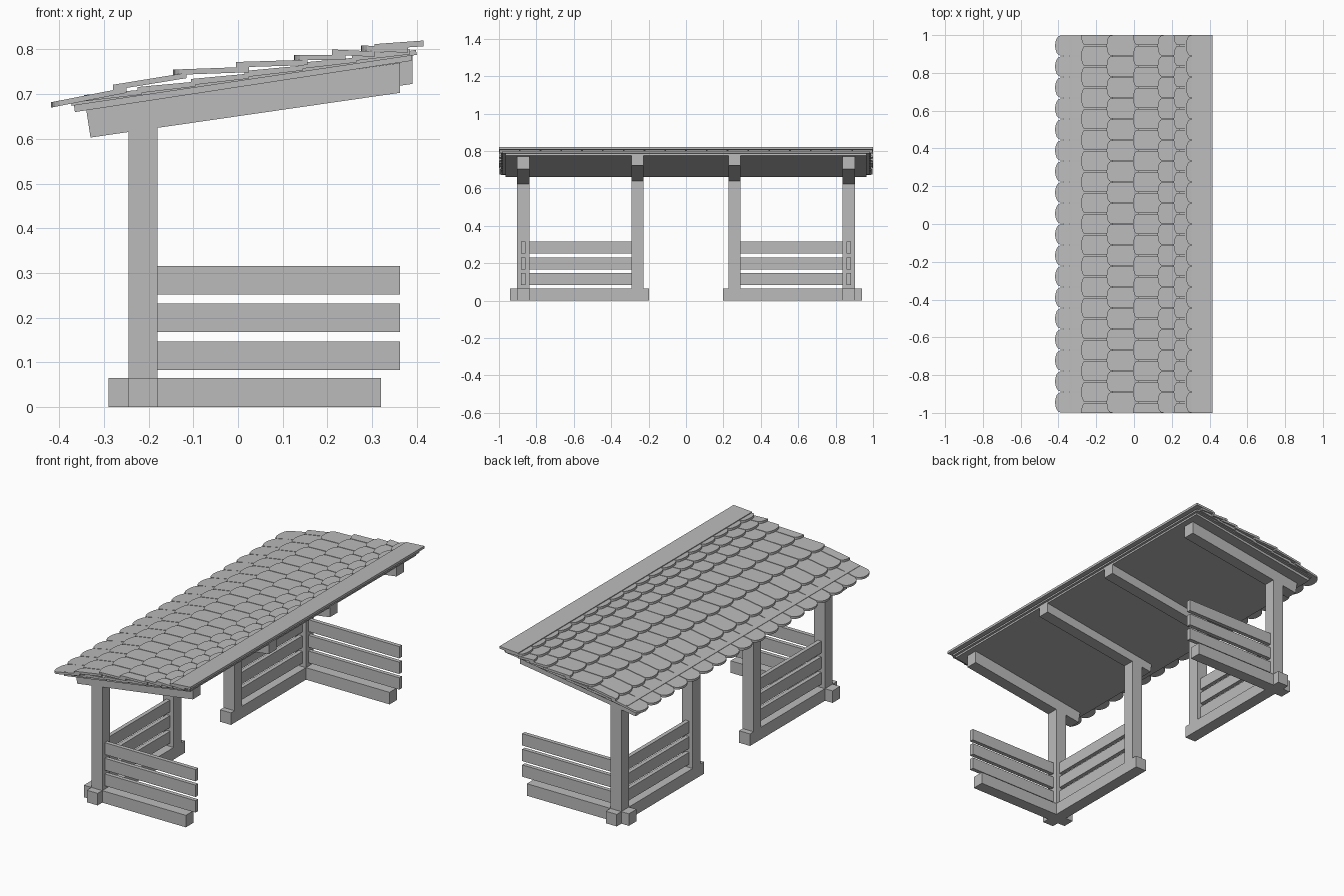
import bpy, bmesh
from math import sin, cos, pi

cube = bpy.data.objects.get("Cube")
if cube:
    bpy.data.objects.remove(cube, do_unlink=True)

grey = bpy.data.materials.new("plain_grey")
grey.use_nodes = True
grey.diffuse_color = (0.5, 0.5, 0.5, 1)
grey.node_tree.nodes["Principled BSDF"].inputs["Base Color"].default_value = (0.5, 0.5, 0.5, 1)


def finish(name, bm):
    bmesh.ops.recalc_face_normals(bm, faces=bm.faces)
    mesh = bpy.data.meshes.new(name)
    bm.to_mesh(mesh)
    bm.free()
    mesh.materials.append(grey)
    obj = bpy.data.objects.new(name, mesh)
    bpy.context.collection.objects.link(obj)
    return obj


def add_prism(bm, outline, offset):
    """Extrude a closed outline of 3D points by an offset."""
    face = bm.faces.new([bm.verts.new(p) for p in outline])
    ext = bmesh.ops.extrude_face_region(bm, geom=[face])
    moved = [v for v in ext["geom"] if isinstance(v, bmesh.types.BMVert)]
    bmesh.ops.translate(bm, vec=offset, verts=moved)


def bar(name, profile, y0, y1):
    """Side profile in x and z, spanning y0 to y1."""
    bm = bmesh.new()
    add_prism(bm, [(x, y0, z) for x, z in profile], (0, y1 - y0, 0))
    return finish(name, bm)


def box(name, x0, x1, y0, y1, z0, z1):
    return bar(name, [(x0, z0), (x1, z0), (x1, z1), (x0, z1)], y0, y1)


# Posts, ground beams, fence planks and rafters, for each end
POST_X0, POST_X1, W = -0.245, -0.18, 0.0325
OUTER, INNER, THIN = 0.87, 0.26, 0.011
rafter = [(-0.33, 0.603), (0.362, 0.703), (0.362, 0.77), (-0.34, 0.668)]

for side, label in ((1, "back"), (-1, "front")):
    def span(a, b):
        return sorted((side * a, side * b))

    for y, kind, dx, dz in ((OUTER, "outer", 0, 0), (INNER, "inner", 0.028, 0.02)):
        ys = span(y - W, y + W)
        box(f"{label}_{kind}_post", POST_X0, POST_X1, *ys, 0, 0.655)
        bar(f"{label}_{kind}_rafter", [(x + dx, z + dz) for x, z in rafter], *ys)

    box(f"{label}_long_ground_beam", POST_X0, POST_X1, *span(0.197, 0.942), 0, 0.065)
    box(f"{label}_cross_ground_beam", -0.29, 0.32, *span(OUTER - W, OUTER + W), 0, 0.065)

    mid = (POST_X0 + POST_X1) / 2
    for i in range(3):
        z0 = 0.083 + i * 0.0845
        z1 = z0 + 0.064
        box(f"{label}_side_plank_{i}", POST_X1, 0.363, *span(OUTER - THIN, OUTER + THIN), z0, z1)
        box(f"{label}_long_plank_{i}", mid - THIN, mid + THIN, *span(INNER + W, OUTER - W), z0, z1)

# Sloping roof deck in two layers
bar("roof_deck", [(-0.365, 0.66), (0.39, 0.775), (0.388, 0.79), (-0.367, 0.675)], -0.965, 0.965)
bar("roof_batten_layer", [(-0.372, 0.674), (0.4, 0.788), (0.398, 0.799), (-0.374, 0.685)], -0.98, 0.98)

# Stepped underlay below the tiles
for i in range(6):
    x0 = -0.345 + i * 0.12
    z0 = 0.684 + i * 0.018
    bar(f"underlay_course_{i}", [(x0, z0), (x0 + 0.13, z0 + 0.015),
        (x0 + 0.13, z0 + 0.026), (x0, z0 + 0.014)], -0.99, 0.99)

# Tile courses: lower edge x and underside z, each tile runs up beneath the next course
COUNT, THICK = 18, 0.012
PITCH = 2 / COUNT
courses = [(-0.418, 0.67), (-0.28, 0.709), (-0.145, 0.743), (-0.005, 0.76),
           (0.125, 0.776), (0.21, 0.788), (0.275, 0.797), (0.35, 0.806)]

for row, ((x0, z0), (x1, z1)) in enumerate(zip(courses, courses[1:])):
    bm = bmesh.new()
    slope = (z1 - THICK - z0) / (x1 - x0)
    half = PITCH / 2 - 0.002
    depth = 0.03 if row == 0 else 0.022
    shift = (row % 2) * PITCH / 2
    for k in range(COUNT + row % 2):
        yc = -1 + PITCH * (k + 0.5) - shift
        # rounded lower end, square upper end
        plan = [(x0 + depth * (1 - sin(pi * s / 8)), yc - half * cos(pi * s / 8))
                for s in range(9)]
        plan += [(x1 + 0.03, yc + half), (x1 + 0.03, yc - half)]
        outline = [(x, max(-1, min(1, y)), z0 + slope * (x - x0)) for x, y in plan]
        add_prism(bm, outline, (0, 0, THICK))
    bmesh.ops.remove_doubles(bm, verts=bm.verts, dist=0.0001)
    finish(f"tile_course_{row}", bm)

# Plain strip along the high edge
bar("ridge_strip", [(0.305, 0.8), (0.415, 0.807), (0.415, 0.82), (0.305, 0.812)], -1, 1)
